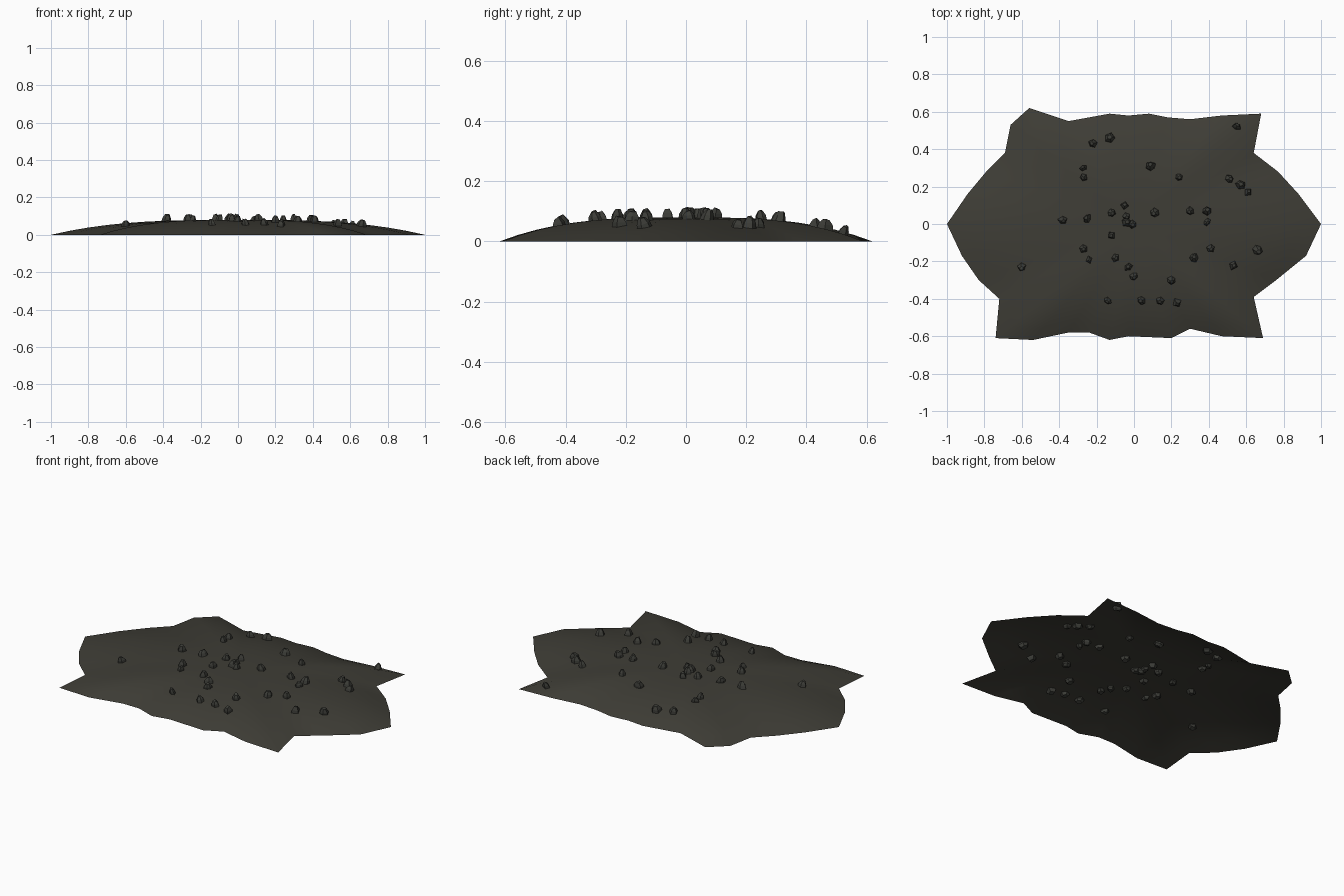
import bpy
import bmesh
import math
import random
from mathutils import Vector, Matrix

random.seed(4)
if "Cube" in bpy.data.objects:
    bpy.data.objects.remove(bpy.data.objects["Cube"], do_unlink=True)

PEAK = 0.08      # height of the mound at its centre
RINGS = 10       # concentric loops in the mound


def make_material(name, color):
    material = bpy.data.materials.new(name)
    material.use_nodes = True
    material.diffuse_color = color
    material.node_tree.nodes["Principled BSDF"].inputs["Base Color"].default_value = color
    return material


def make_object(name, mesh_builder, material):
    mesh = bpy.data.meshes.new(name)
    mesh_builder.to_mesh(mesh)
    mesh_builder.free()
    mesh.materials.append(material)
    obj = bpy.data.objects.new(name, mesh)
    bpy.context.scene.collection.objects.link(obj)
    return obj


def bridge(builder, lower, upper):
    """Join two equally long closed loops of vertices with quads."""
    count = len(lower)
    for i in range(count):
        j = (i + 1) % count
        builder.faces.new((lower[i], lower[j], upper[j], upper[i]))


soil = make_material("dark soil", (0.049, 0.047, 0.037, 1))
stone = make_material("dark stone", (0.045, 0.046, 0.039, 1))

# Ragged rim of the mound, anticlockwise from the left tip, in hundredths
RIM = [(100, 0), (88, 16), (77, 28), (64, 38), (68, 59), (47, 58), (30, 56),
       (18, 57), (8, 59), (-3, 58), (-13, 59), (-24, 57), (-35, 55), (-56, 62),
       (-66, 53), (-69, 38), (-79, 28), (-89, 16), (-100, 0), (-92, -17),
       (-83, -30), (-72, -40), (-74, -61), (-54, -62), (-35, -58), (-24, -58),
       (-13, -62), (-3, -60), (20, -61), (30, -56), (47, -60), (69, -61),
       (64, -39), (76, -30), (92, -17)]
rim = [Vector((x, y, 0)) / 100 for x, y in RIM]


def dome_height(fraction):
    return PEAK * (1 - fraction ** 3)


def rim_fraction(point):
    """How far a ground point lies from the centre (0) to the rim (1)."""
    for a, b in zip(rim, rim[1:] + rim[:1]):
        area = a.x * b.y - a.y * b.x
        u = (point.x * b.y - point.y * b.x) / area
        v = (a.x * point.y - a.y * point.x) / area
        if u >= 0 and v >= 0:
            return u + v
    return 0


def surface_point(x, y):
    return Vector((x, y, dome_height(rim_fraction(Vector((x, y, 0))))))


def surface_normal(x, y, step=0.04):
    along = surface_point(x + step, y) - surface_point(x - step, y)
    across = surface_point(x, y + step) - surface_point(x, y - step)
    return along.cross(across).normalized()


# Mound: an open domed sheet
bm = bmesh.new()
loops = []
for ring in range(RINGS, 0, -1):
    t = ring / RINGS
    loops.append([bm.verts.new((p.x * t, p.y * t, dome_height(t))) for p in rim])
for outer, inner in zip(loops, loops[1:]):
    bridge(bm, outer, inner)
centre = bm.verts.new((0, 0, PEAK))
for i, vert in enumerate(loops[-1]):
    bm.faces.new((vert, loops[-1][(i + 1) % len(rim)], centre))
for face in bm.faces:
    face.smooth = True
make_object("mound", bm, soil)

# Places of the scattered stones, in hundredths
STONES = [(-22, 43), (-13, 46), (55, 52), (-27, 30), (-27, 25), (9, 31),
          (24, 25), (51, 24), (57, 21), (61, 17), (-5, 10), (-12, 6),
          (-25, 3), (-38, 2), (-4, 4), (-1, 0), (-4, 1), (11, 6), (30, 7),
          (39, 7), (39, 1), (-12, -6), (-27, -13), (-24, -19), (-10, -18),
          (-3, -23), (0, -28), (-60, -23), (32, -18), (41, -13), (66, -14),
          (53, -22), (20, -30), (-14, -41), (4, -41), (14, -41), (23, -42)]

# One stone: (radius, height) of each loop from its buried foot to its top
STONE_PROFILE = [(0.017, -0.022), (0.026, -0.008), (0.022, 0.014), (0.011, 0.032)]


def add_stone(builder, x, y):
    sides = random.choice((4, 5, 5, 6))
    turn = random.uniform(0, math.tau)
    stretch = random.uniform(0.75, 1.05)
    size = random.uniform(0.85, 1.1)
    lean = Vector((random.uniform(-0.2, 0.2), random.uniform(-0.2, 0.2), 0))
    up = (surface_normal(x, y) + lean).normalized()
    tilt = up.to_track_quat("Z", "Y").to_matrix().to_4x4()
    place = Matrix.Translation(surface_point(x, y)) @ tilt
    wobble = [random.uniform(0.85, 1.15) for _ in range(sides)]
    rows = []
    for radius, height in STONE_PROFILE:
        row = []
        for i in range(sides):
            angle = turn + math.tau * i / sides
            reach = radius * size * wobble[i]
            local = Vector((reach * math.cos(angle),
                            reach * stretch * math.sin(angle),
                            height * size * random.uniform(0.85, 1.1)))
            row.append(builder.verts.new(place @ local))
        rows.append(row)
    for lower, upper in zip(rows, rows[1:]):
        bridge(builder, lower, upper)
    builder.faces.new(rows[-1])
    builder.faces.new(list(reversed(rows[0])))


# Stones: faceted chunks half sunk in the mound
bm = bmesh.new()
for sx, sy in STONES:
    add_stone(bm, sx / 100, sy / 100)
make_object("scattered_stones", bm, stone)
